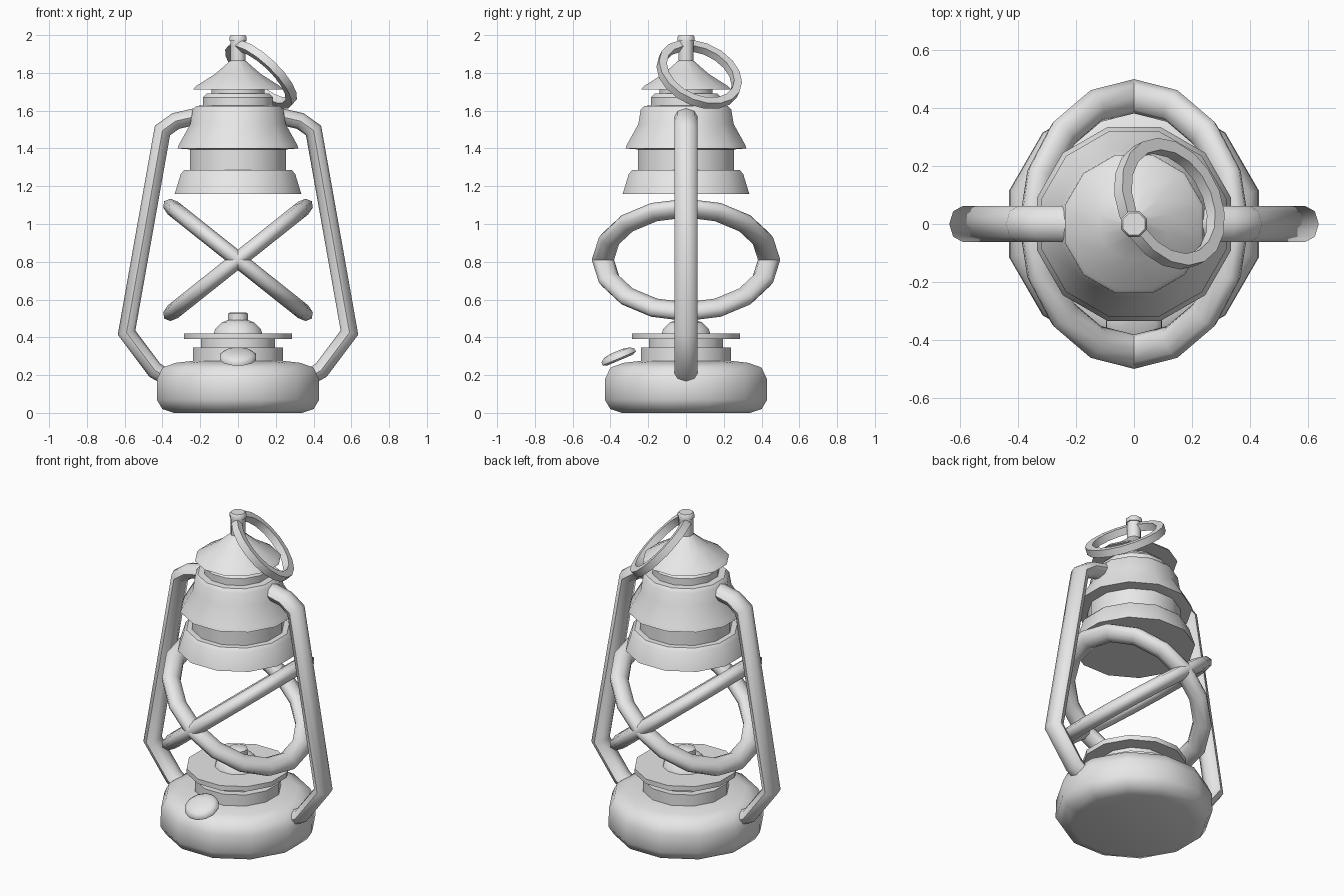
import bpy, bmesh, math
from mathutils import Vector, Matrix

cube = bpy.data.objects.get("Cube")
if cube:
    bpy.data.objects.remove(cube, do_unlink=True)

grey = bpy.data.materials.new("plain_grey")
grey.use_nodes = True
grey.diffuse_color = (0.8, 0.8, 0.8, 1)
grey.node_tree.nodes["Principled BSDF"].inputs["Base Color"].default_value = (0.8, 0.8, 0.8, 1)


def finish(name, bm, angle):
    bmesh.ops.recalc_face_normals(bm, faces=bm.faces)
    mesh = bpy.data.meshes.new(name)
    bm.to_mesh(mesh)
    bm.free()
    mesh.materials.append(grey)
    obj = bpy.data.objects.new(name, mesh)
    bpy.context.collection.objects.link(obj)
    bpy.ops.object.select_all(action='DESELECT')
    obj.select_set(True)
    bpy.context.view_layer.objects.active = obj
    bpy.ops.object.shade_smooth_by_angle(angle=math.radians(angle))
    return obj


def skin(bm, rings, closed):
    """Join vertex rings with quads; cap the ends of an open run."""
    n = len(rings[0])
    last = len(rings) if closed else len(rings) - 1
    for i in range(last):
        a, b = rings[i], rings[(i + 1) % len(rings)]
        for j in range(n):
            k = (j + 1) % n
            bm.faces.new((a[j], a[k], b[k], b[j]))
    if not closed:
        bm.faces.new(rings[0])
        bm.faces.new(rings[-1])


def lathe(name, profile, sides=12, angle=38):
    """Turned part; profile radii are measured to the flats."""
    bm = bmesh.new()
    grow = 1 / math.cos(math.pi / sides)
    rings = []
    for r, z in profile:
        turns = [2 * math.pi * (j + 0.5) / sides for j in range(sides)]
        rings.append([bm.verts.new((r * grow * math.cos(t), r * grow * math.sin(t), z)) for t in turns])
    skin(bm, rings, False)
    return finish(name, bm, angle)


def sweep(name, path, axis, flat, deep, sides=8, turn=0.0, closed=False, angle=60):
    """Mitred tube along a planar path; flat is in-plane radius, deep is along axis."""
    bm = bmesh.new()
    axis = Vector(axis).normalized()
    path = [Vector(p) for p in path]
    count = len(path)
    rings = []
    for i, p in enumerate(path):
        before = p - path[i - 1] if closed or i else path[1] - p
        after = path[(i + 1) % count] - p if closed or i < count - 1 else before
        before, after = before.normalized(), after.normalized()
        tangent = (before + after).normalized()
        side = tangent.cross(axis) / tangent.dot(after)
        ring = []
        for j in range(sides):
            t = turn + 2 * math.pi * j / sides
            ring.append(bm.verts.new(p + side * flat * math.cos(t) + axis * deep * math.sin(t)))
        rings.append(ring)
    skin(bm, rings, closed)
    return finish(name, bm, angle)


def circle(center, normal, radius, count, start):
    """Points of a circle, beginning in the direction of start."""
    n = Vector(normal).normalized()
    u = Vector(start)
    u = (u - n * u.dot(n)).normalized()
    v = n.cross(u)
    steps = [2 * math.pi * i / count for i in range(count)]
    return [Vector(center) + radius * (u * math.cos(t) + v * math.sin(t)) for t in steps]


# Fuel tank and burner
lathe("fuel_tank", [(0.34, 0), (0.4, 0.02), (0.43, 0.07), (0.428, 0.18),
                    (0.4, 0.24), (0.33, 0.265), (0.2, 0.28)], angle=50)
lathe("burner_collar", [(0.238, 0.26), (0.238, 0.345), (0.197, 0.345), (0.197, 0.395)])
lathe("burner_plate", [(0.285, 0.39), (0.285, 0.42)])
lathe("burner_dome", [(0.13, 0.415), (0.12, 0.445), (0.085, 0.48), (0.05, 0.492)], angle=50)
lathe("wick_holder", [(0.052, 0.485), (0.052, 0.525), (0.042, 0.532)], sides=8, angle=50)

# Tilted filler cap on the front of the tank
cap = lathe("filler_cap", [(0.075, -0.026), (0.096, -0.016), (0.094, 0.002),
                           (0.075, 0.016), (0.035, 0.024)], angle=60)
cap.location = (0, -0.36, 0.303)
cap.rotation_euler = (math.radians(23), 0, 0)

# Hood, vents and roof
lathe("hood_skirt", [(0.335, 1.16), (0.303, 1.265), (0.285, 1.285), (0.25, 1.287)])
lathe("hood_neck", [(0.255, 1.28), (0.255, 1.4)])
lathe("vent_flange", [(0.255, 1.395), (0.32, 1.4), (0.312, 1.422), (0.252, 1.53),
                      (0.24, 1.605), (0.222, 1.625), (0.15, 1.63)])
lathe("chimney", [(0.185, 1.625), (0.185, 1.67), (0.165, 1.692), (0.14, 1.692), (0.14, 1.72)])
lathe("roof", [(0.238, 1.712), (0.225, 1.728), (0.12, 1.795), (0.04, 1.865)])
lathe("finial_rod", [(0.039, 1.85), (0.039, 1.97)], sides=8, angle=50)
lathe("finial_head", [(0.045, 1.968), (0.045, 1.99), (0.038, 2.0)], sides=8, angle=50)

# Pair of side tubes
tubes = sweep("side_tubes", [(0.2, 0, 1.575), (0.33, 0, 1.545), (0.4, 0, 1.495),
                             (0.59, 0, 0.425), (0.44, 0, 0.225), (0.36, 0, 0.18)],
              (0, 1, 0), 0.044, 0.062)
tubes.modifiers.new("mirror", 'MIRROR')

# Crossed globe guard rings
tilt = math.radians(38.5)
for name, s in (("guard_ring_left", 1), ("guard_ring_right", -1)):
    normal = (-s * math.sin(tilt), 0, math.cos(tilt))
    sweep(name, circle((0, 0, 0.81), normal, 0.44, 16, (0, 1, 0)),
          normal, 0.058, 0.043, closed=True)

# Hanging ring threaded through the finial
normal = (0.645, 0.33, 0.685)
sweep("carry_ring", circle((0.122, 0.07, 1.792), normal, 0.211, 18, (0, 1, 0)), normal,
      0.03, 0.031, sides=4, turn=math.pi / 4, closed=True, angle=40)
